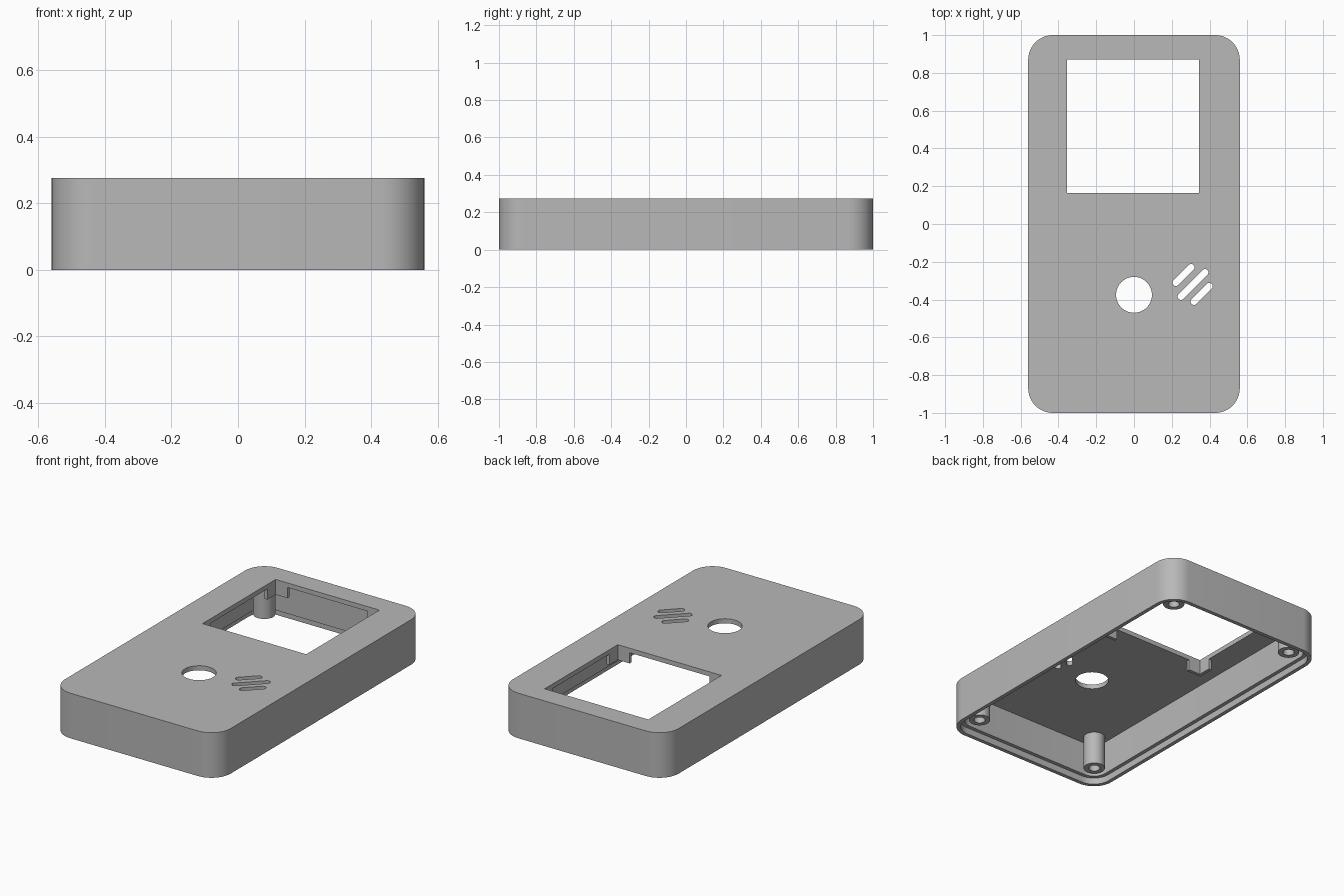
import bpy, bmesh, math
from mathutils import Vector

old = bpy.data.objects.get("Cube")
if old:
    bpy.data.objects.remove(old, do_unlink=True)

HALF_X, HALF_Y, HEIGHT, CORNER = 0.56, 1.0, 0.275, 0.13
WALL, LIP, LIP_DEPTH, TOP = 0.047, 0.024, 0.04, 0.028
CEILING = HEIGHT - TOP
WINDOW = (-0.355, 0.345, 0.165, 0.87)

grey = bpy.data.materials.new("plain grey plastic")
grey.use_nodes = True
grey.diffuse_color = (0.48, 0.48, 0.48, 1)
grey.node_tree.nodes["Principled BSDF"].inputs["Base Color"].default_value = grey.diffuse_color


def rounded(hx, hy, r, seg=12, centre=(0, 0), turn=0.0):
    """Outline of a rounded rectangle; a circle or slot when r fills it."""
    pts = []
    for q, (sx, sy) in enumerate(((1, 1), (-1, 1), (-1, -1), (1, -1))):
        for i in range(seg + 1):
            a = (q + i / seg) * math.pi / 2
            p = Vector((sx * (hx - r) + r * math.cos(a), sy * (hy - r) + r * math.sin(a), 0))
            p.rotate(Vector((0, 0, 1)).rotation_difference(Vector((0, 0, 1))))
            c, s = math.cos(turn), math.sin(turn)
            pts.append((centre[0] + p.x * c - p.y * s, centre[1] + p.x * s + p.y * c))
    return pts


def loft(bm, rings):
    """Skin a stack of (outline, z) rings and cap both ends."""
    loops = [[bm.verts.new((x, y, z)) for x, y in pts] for pts, z in rings]
    n = len(loops[0])
    for a, b in zip(loops, loops[1:]):
        for i in range(n):
            j = (i + 1) % n
            bm.faces.new((a[i], a[j], b[j], b[i]))
    bm.faces.new(loops[0])
    bm.faces.new(loops[-1])


def make(name, bm):
    bmesh.ops.remove_doubles(bm, verts=bm.verts, dist=1e-5)
    bmesh.ops.recalc_face_normals(bm, faces=bm.faces)
    mesh = bpy.data.meshes.new(name)
    bm.to_mesh(mesh)
    bm.free()
    mesh.materials.append(grey)
    obj = bpy.data.objects.new(name, mesh)
    bpy.context.collection.objects.link(obj)
    return obj


def smooth(obj):
    bpy.ops.object.select_all(action='DESELECT')
    obj.select_set(True)
    bpy.context.view_layer.objects.active = obj
    bpy.ops.object.shade_smooth_by_angle(angle=math.radians(30))


def shell_ring(inset, z):
    return rounded(HALF_X - inset, HALF_Y - inset, CORNER - inset), z


# Hollow case, open underneath, with a stepped lip
bm = bmesh.new()
loft(bm, [shell_ring(0, HEIGHT), shell_ring(0, 0), shell_ring(LIP, 0),
          shell_ring(LIP, LIP_DEPTH), shell_ring(WALL, LIP_DEPTH), shell_ring(WALL, CEILING)])
case = make("case_shell", bm)

# Openings in the top: window, round button hole, diagonal slots
x0, x1, y0, y1 = WINDOW
openings = [[(x0, y0), (x1, y0), (x1, y1), (x0, y1)],
            rounded(0.095, 0.095, 0.095, centre=(0, -0.375))]
for cx, cy, half in ((0.262, -0.27, 0.075), (0.312, -0.32, 0.108), (0.358, -0.37, 0.075)):
    openings.append(rounded(half, 0.018, 0.018, 6, (cx, cy), math.pi / 4))
bm = bmesh.new()
for outline in openings:
    loft(bm, [(outline, CEILING - 0.05), (outline, HEIGHT + 0.05)])
cutter = make("opening_cutter", bm)
cutter.hide_render = True
cut = case.modifiers.new("openings", 'BOOLEAN')
cut.operation, cut.solver, cut.object = 'DIFFERENCE', 'EXACT', cutter
bpy.context.view_layer.objects.active = case
bpy.ops.object.modifier_apply(modifier=cut.name)
bpy.data.objects.remove(cutter, do_unlink=True)
smooth(case)

# Screw posts with blind holes, one in each corner
for sx, side in ((-1, "right"), (1, "left")):
    for sy, end in ((-1, "front"), (1, "back")):
        spot = (sx * 0.43, sy * 0.867)
        outer = rounded(0.061, 0.061, 0.061, 8, spot)
        inner = rounded(0.032, 0.032, 0.032, 8, spot)
        bm = bmesh.new()
        loft(bm, [(outer, CEILING + 0.005), (outer, 0.043), (inner, 0.043), (inner, 0.22)])
        smooth(make(f"screw_post_{end}_{side}", bm))

# L-shaped brackets hanging at the window corners
ARM, THICK, DROP = 0.08, 0.02, 0.065
for cx, sx, side in ((x0, -1, "right"), (x1, 1, "left")):
    for cy, sy, end in ((y0, -1, "front"), (y1, 1, "back")):
        shape = [(0, 0), (-ARM, 0), (-ARM, THICK), (THICK, THICK), (THICK, -ARM), (0, -ARM)]
        outline = [(cx + sx * u, cy + sy * v) for u, v in shape]
        bm = bmesh.new()
        loft(bm, [(outline, CEILING - DROP), (outline, CEILING + 0.002)])
        make(f"window_bracket_{end}_{side}", bm)
